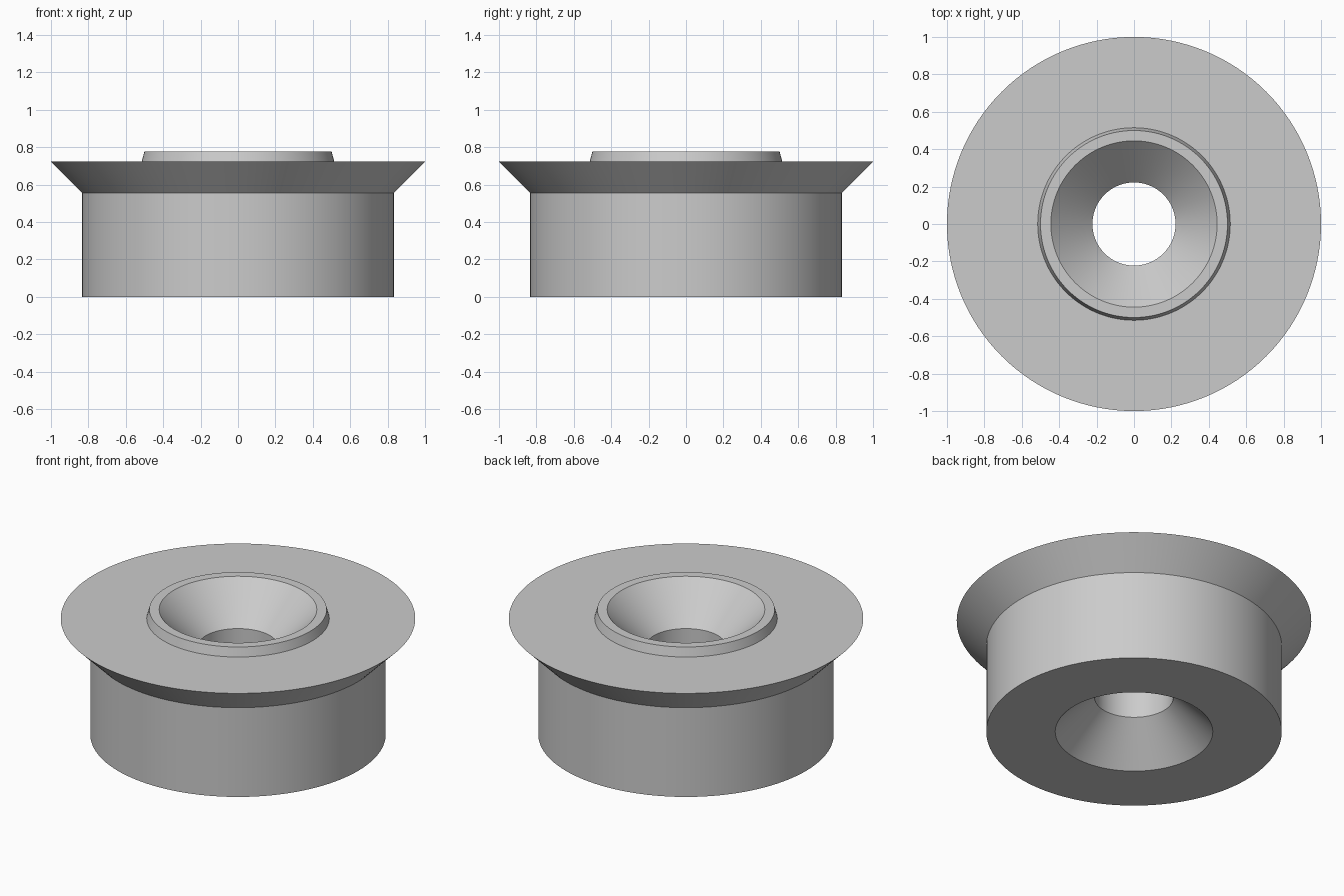
import bpy, bmesh, math

if "Cube" in bpy.data.objects:
    bpy.data.objects.remove(bpy.data.objects["Cube"])

SEGMENTS = 128
U = 1 / 18  # design unit

# Closed (radius, height) section of the roller
section = [
    (4 * U, 4 * U),        # bore, lower end
    (8 * U, 0),            # lower countersink mouth
    (15 * U, 0),           # body base
    (15 * U, 10 * U),      # body top
    (18 * U, 13 * U),      # flared flange lip
    (9 * U + U * math.tan(math.radians(15)), 13 * U),  # boss foot
    (9 * U, 14 * U),       # boss rim
    (8 * U, 14 * U),       # upper countersink mouth
    (4 * U, 10 * U),       # bore, upper end
]

# Revolve the section around z
bm = bmesh.new()
rings = []
for i in range(SEGMENTS):
    a = 2 * math.pi * i / SEGMENTS
    rings.append([bm.verts.new((r * math.cos(a), r * math.sin(a), z)) for r, z in section])
n = len(section)
for i in range(SEGMENTS):
    here, after = rings[i], rings[(i + 1) % SEGMENTS]
    for j in range(n):
        k = (j + 1) % n
        bm.faces.new((here[j], after[j], after[k], here[k]))
bmesh.ops.recalc_face_normals(bm, faces=bm.faces)
mesh = bpy.data.meshes.new("flanged_bushing")
bm.to_mesh(mesh)
bm.free()

bushing = bpy.data.objects.new("flanged_bushing", mesh)
bpy.context.collection.objects.link(bushing)

# Plain grey metal
grey = bpy.data.materials.new("grey_metal")
grey.diffuse_color = (0.6, 0.6, 0.6, 1)
grey.use_nodes = True
grey.node_tree.nodes["Principled BSDF"].inputs["Base Color"].default_value = grey.diffuse_color
mesh.materials.append(grey)

# Smooth walls, crisp edges
bpy.context.view_layer.objects.active = bushing
bushing.select_set(True)
bpy.ops.object.shade_smooth_by_angle(angle=math.radians(12))
